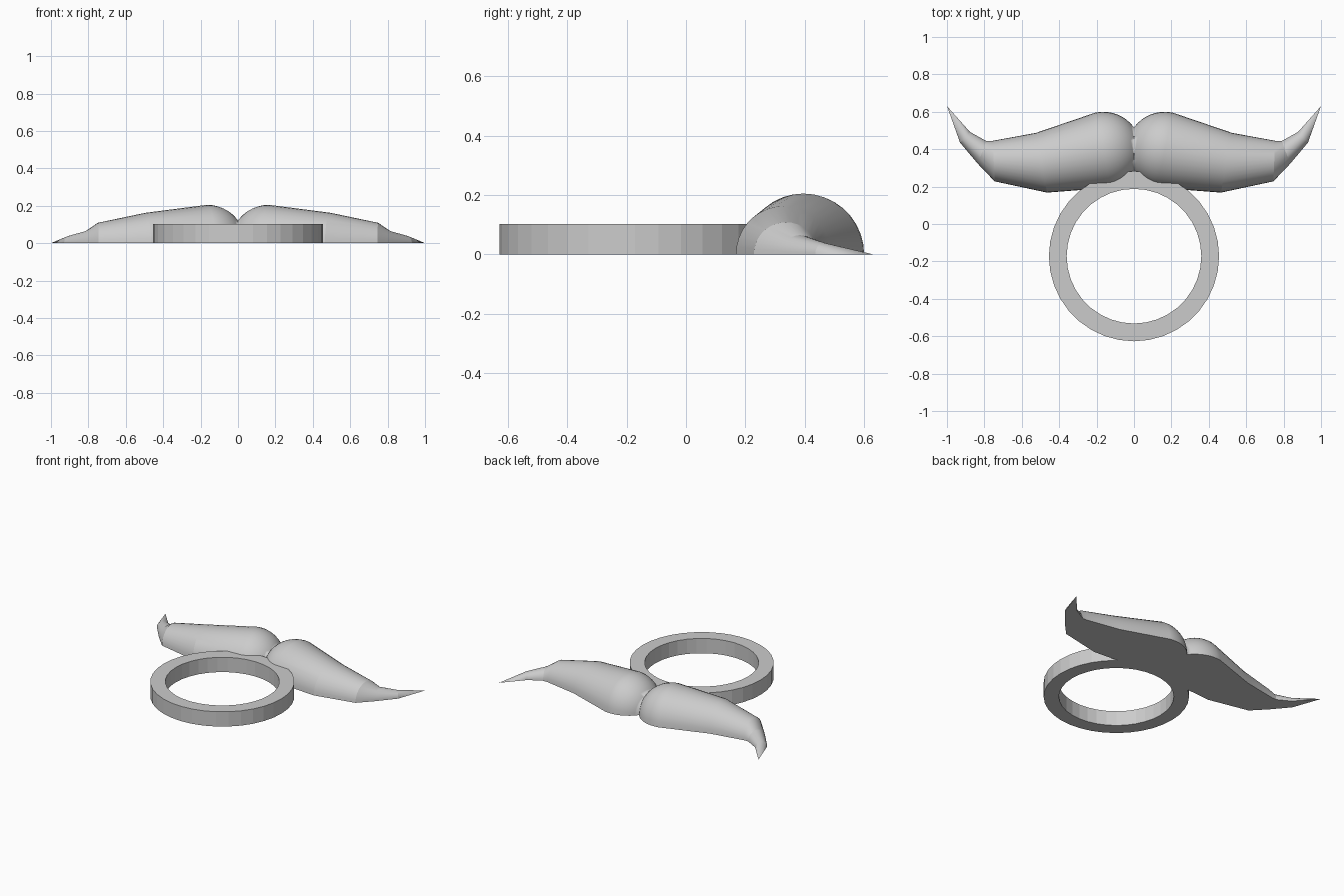
import bpy, bmesh, math
from mathutils import Vector

if "Cube" in bpy.data.objects:
    bpy.data.objects.remove(bpy.data.objects["Cube"])

grey = bpy.data.materials.new("plain_grey")
grey.use_nodes = True
GREY = (0.6, 0.6, 0.6, 1)
grey.diffuse_color = GREY
grey.node_tree.nodes["Principled BSDF"].inputs["Base Color"].default_value = GREY


def make_object(name, bm):
    bmesh.ops.recalc_face_normals(bm, faces=bm.faces)
    mesh = bpy.data.meshes.new(name)
    bm.to_mesh(mesh)
    bm.free()
    mesh.materials.append(grey)
    obj = bpy.data.objects.new(name, mesh)
    bpy.context.collection.objects.link(obj)
    return obj


def bridge(bm, a, b):
    n = len(a)
    for i in range(n):
        bm.faces.new((a[i], a[(i + 1) % n], b[(i + 1) % n], b[i]))


# Finger band: square-section ring
bm = bmesh.new()
SEGMENTS = 36
loops = []
for radius, z in ((0.455, 0), (0.455, 0.103), (0.36, 0.103), (0.36, 0)):
    angles = [math.tau * i / SEGMENTS for i in range(SEGMENTS)]
    loops.append([bm.verts.new((radius * math.cos(t), radius * math.sin(t) - 0.172, z))
                  for t in angles])
for i in range(4):
    bridge(bm, loops[i], loops[(i + 1) % 4])
make_object("finger_band", bm)


# Moustache: half-round sections from a rounded inner end to a curled tip
ARC = 18


def half_ring(bm, outer, inner):
    mid, arm = (outer + inner) / 2, (inner - outer) / 2
    up = Vector((0, 0, arm.length))
    return [bm.verts.new(mid - arm * math.cos(math.pi * i / ARC) + up * math.sin(math.pi * i / ARC))
            for i in range(ARC + 1)]


bm = bmesh.new()
ball = Vector((0.165, 0.395, 0))
chord = Vector((0.2, 1, 0)).normalized() * 0.205
back = Vector((-chord.y, chord.x, 0))
sections = []
for i in range(12):
    t = math.radians(89.9) * (1 - i / 11)
    mid = ball + back * math.sin(t)
    sections.append((mid - chord * math.cos(t), mid + chord * math.cos(t)))
for ox, oy, ix, iy in ((0.465, 0.168, 0.525, 0.487), (0.745, 0.228, 0.755, 0.445),
                       (0.835, 0.322, 0.79, 0.444), (0.93, 0.435, 0.877, 0.492),
                       (1.0, 0.63, 0.9995, 0.63)):
    sections.append((Vector((ox, oy, 0)), Vector((ix, iy, 0))))
rings = [half_ring(bm, *s) for s in sections]
for a, b in zip(rings, rings[1:]):
    bridge(bm, a, b)
bmesh.ops.remove_doubles(bm, verts=bm.verts, dist=0.001)
bmesh.ops.bisect_plane(bm, geom=bm.verts[:] + bm.edges[:] + bm.faces[:],
                       plane_co=(0, 0, 0), plane_no=(1, 0, 0), clear_inner=True)
moustache = make_object("moustache", bm)
mirror = moustache.modifiers.new("mirror", "MIRROR")
mirror.use_clip = True

# Soft shading on the moustache curve, crisp at the flat back
bpy.ops.object.select_all(action="DESELECT")
moustache.select_set(True)
bpy.context.view_layer.objects.active = moustache
bpy.ops.object.shade_smooth_by_angle(angle=math.radians(12))
